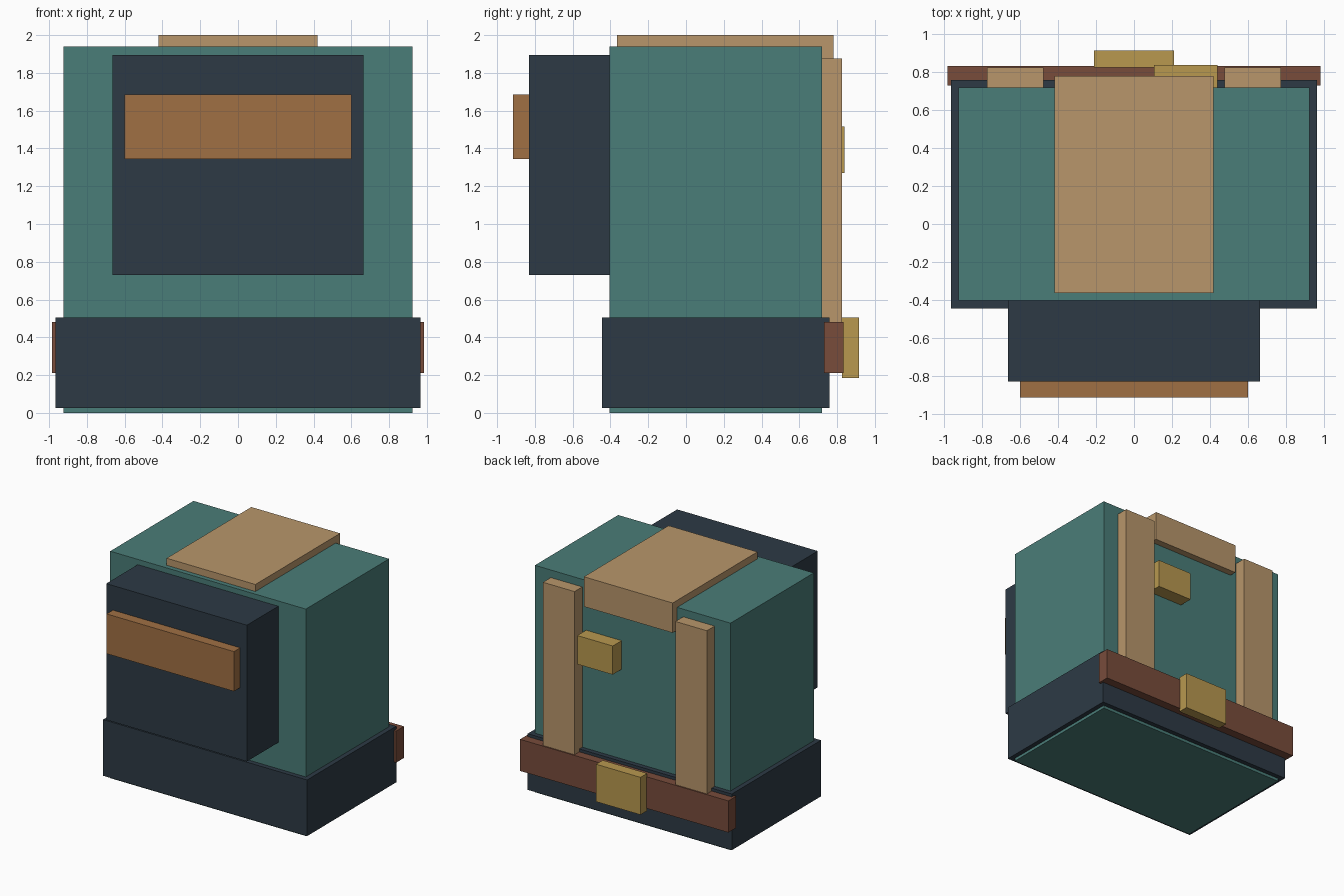
import bpy
from mathutils import Vector

cube = bpy.data.objects.get("Cube")
if cube:
    bpy.data.objects.remove(cube, do_unlink=True)


def material(name, hex_code):
    """Flat material from an sRGB hex code, stored as linear values."""
    srgb = [c / 255 for c in bytes.fromhex(hex_code)]
    rgba = [c / 12.92 if c < 0.04 else ((c + 0.055) / 1.055) ** 2.4 for c in srgb] + [1]
    mat = bpy.data.materials.new(name)
    mat.use_nodes = True
    mat.diffuse_color = rgba
    bsdf = mat.node_tree.nodes["Principled BSDF"]
    bsdf.inputs["Base Color"].default_value = rgba
    bsdf.inputs["Roughness"].default_value = 0.8
    return mat


teal = material("teal canvas", "4A7D78")
navy = material("navy fabric", "2D3A45")
tan = material("tan webbing", "B8966B")
orange_brown = material("light leather", "A07044")
red_brown = material("dark leather", "784C3B")
gold = material("brass", "B8984F")


def box(name, x, y, z, mat):
    """Box spanning the given (min, max) range on each axis."""
    low, high = Vector((x[0], y[0], z[0])), Vector((x[1], y[1], z[1]))
    bpy.ops.mesh.primitive_cube_add(size=1, location=(low + high) / 2)
    obj = bpy.context.object
    obj.name = obj.data.name = name
    obj.scale = high - low
    bpy.ops.object.transform_apply(location=False, rotation=False, scale=True)
    obj.data.materials.append(mat)
    return obj


# Main bag and its reinforced bottom
box("main_body", (-0.925, 0.925), (-0.405, 0.72), (0, 1.94), teal)
box("bottom_panel", (-0.965, 0.965), (-0.445, 0.76), (0.025, 0.505), navy)

# Front pocket with a leather trim
box("front_pocket", (-0.665, 0.665), (-0.83, -0.40), (0.73, 1.895), navy)
box("pocket_trim", (-0.602, 0.602), (-0.915, -0.825), (1.345, 1.685), orange_brown)

# Top flap folding slightly over the back
box("top_flap", (-0.42, 0.42), (-0.365, 0.78), (1.745, 2.0), tan)

# Shoulder straps
for side, sign in (("left", 1), ("right", -1)):
    x = sorted((sign * 0.477, sign * 0.775))
    box(side + "_shoulder_strap", x, (0.715, 0.825), (0.4, 1.875), tan)

# Strap clip, waist belt and buckle
box("strap_clip", (0.105, 0.44), (0.715, 0.84), (1.27, 1.515), gold)
box("waist_belt", (-0.985, 0.985), (0.73, 0.835), (0.21, 0.48), red_brown)
box("belt_buckle", (-0.21, 0.21), (0.825, 0.915), (0.185, 0.505), gold)
